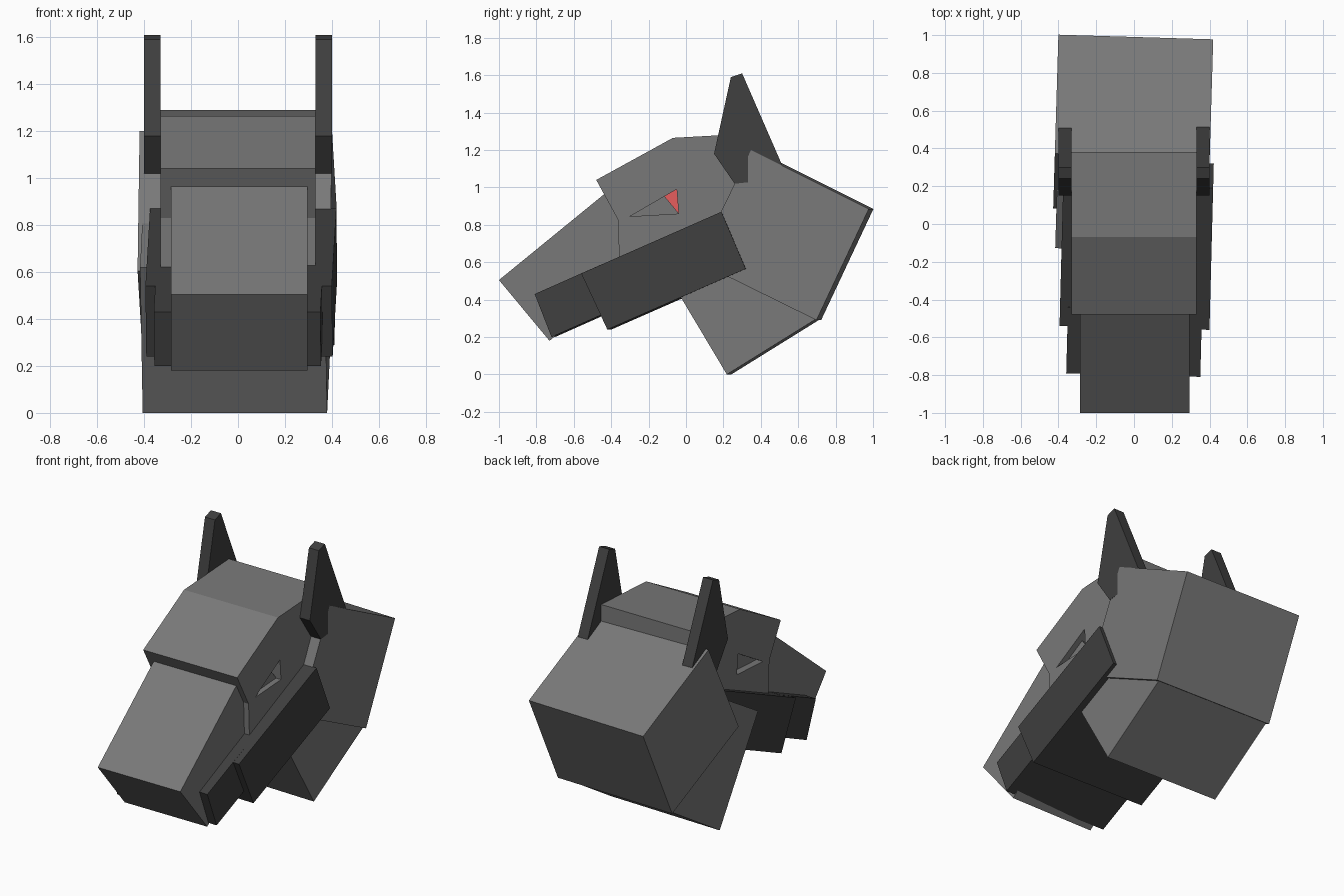
import bpy, bmesh
from mathutils import Matrix, Vector

if "Cube" in bpy.data.objects:
    bpy.data.objects.remove(bpy.data.objects["Cube"])


def material(name, rgb):
    m = bpy.data.materials.new(name)
    m.diffuse_color = (*rgb, 1)
    m.use_nodes = True
    m.node_tree.nodes["Principled BSDF"].inputs["Base Color"].default_value = m.diffuse_color
    return m


GREY = material("mid grey", (0.19, 0.19, 0.19))
DARK = material("dark grey", (0.05, 0.05, 0.05))
RED = material("red", (0.80, 0.11, 0.11))


def slab(name, profile, x0, x1, mat, yaw=0.0, pivot_y=0.0):
    """Extrude a side profile of (y, z) points from x0 to x1, with an optional small yaw."""
    bm = bmesh.new()
    face = bm.faces.new([bm.verts.new((x0, y, z)) for y, z in profile])
    out = bmesh.ops.extrude_face_region(bm, geom=[face])
    new = [v for v in out["geom"] if isinstance(v, bmesh.types.BMVert)]
    bmesh.ops.translate(bm, verts=new, vec=(x1 - x0, 0, 0))
    if yaw:
        bmesh.ops.rotate(bm, verts=bm.verts, cent=Vector((0, pivot_y, 0)),
                         matrix=Matrix.Rotation(-yaw, 3, 'Z'))
    bmesh.ops.recalc_face_normals(bm, faces=bm.faces)
    mesh = bpy.data.meshes.new(name)
    bm.to_mesh(mesh)
    bm.free()
    mesh.materials.append(mat)
    ob = bpy.data.objects.new(name, mesh)
    bpy.context.collection.objects.link(ob)
    return ob


# Skull block with a flat crown and a stepped brow
head = slab("head", [(-0.48, 1.04), (-0.07, 1.265), (0.38, 1.29), (0.38, 0.90),
                     (0.15, 0.75), (-0.355, 0.58), (-0.365, 0.83)], -0.33, 0.33, GREY)

# Snout box set into the brow
slab("snout", [(-1.0, 0.505), (-0.73, 0.18), (0.02, 0.79), (-0.25, 1.117)],
     -0.285, 0.295, GREY)

# Lower jaw: wide rear block and narrower front block
slab("jaw_rear", [(-0.55, 0.54), (-0.41, 0.24), (0.33, 0.565), (0.20, 0.87)],
     -0.397, 0.397, DARK, 0.026, -0.65)
slab("jaw_front", [(-0.80, 0.43), (-0.71, 0.20), (-0.35, 0.36), (-0.45, 0.585)],
     -0.355, 0.355, DARK, 0.026, -0.65)

# Neck: upper block behind the skull and lower block under the jaw
slab("neck_upper", [(0.36, 1.20), (0.99, 0.885), (0.71, 0.29), (0.07, 0.605)],
     -0.41, 0.41, GREY, 0.03, 0.67)
slab("neck_lower", [(0.23, 0.0), (0.705, 0.295), (0.34, 0.91), (-0.14, 0.62)],
     -0.393, 0.393, GREY, 0.03, 0.67)

# Ears and recessed triangular eyes on both sides
EAR = [(0.15, 1.18), (0.24, 1.59), (0.30, 1.61), (0.505, 1.14), (0.54, 1.05), (0.26, 1.02)]
EYE = [(-0.30, 0.845), (-0.05, 0.99), (-0.04, 0.86)]
for side, s in (("left", -1), ("right", 1)):
    slab("ear_" + side, EAR, s * 0.33, s * 0.40, DARK)
    cutter = slab("eye_cutter_" + side, EYE, s * 0.25, s * 0.40, GREY)
    cutter.hide_render = True
    cutter.hide_viewport = True
    cut = head.modifiers.new("eye_socket_" + side, 'BOOLEAN')
    cut.operation = 'DIFFERENCE'
    cut.solver = 'EXACT'
    cut.object = cutter
    slab("eye_" + side, EYE, s * 0.248, s * 0.254, RED)
